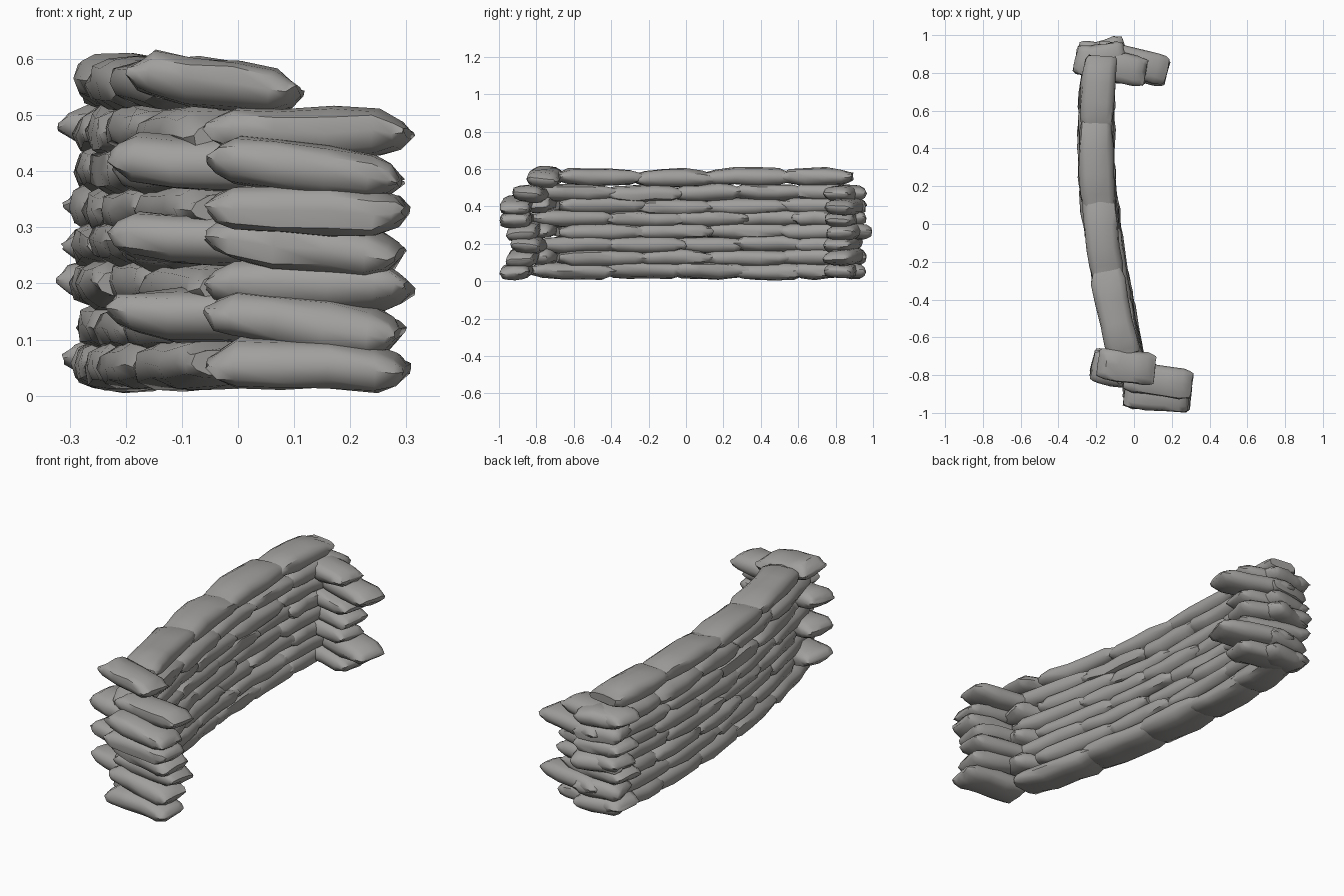
import bpy, bmesh, math, random
from mathutils import Vector

if "Cube" in bpy.data.objects:
    bpy.data.objects.remove(bpy.data.objects["Cube"])

random.seed(7)
cloth = bpy.data.materials.new("grey sackcloth")
cloth.diffuse_color = (0.36, 0.35, 0.34, 1)
cloth.use_nodes = True
cloth.node_tree.nodes["Principled BSDF"].inputs["Base Color"].default_value = cloth.diffuse_color

# position along bag, width factor, thickness factor
PROFILE = [(0, .84, .18), (.05, .93, .58), (.14, 1, .88), (.36, 1, 1.0),
           (.62, 1, 1.0), (.85, 1, .88), (.95, .93, .58), (1, .84, .18)]
SIDES = 12


def jit(a):
    return random.uniform(-a, a)


def bag(name, p0, p1, w=.088, t=.045, bow=0.0, end=0.0):
    """Stuffed sack with pinched ends running from p0 to p1; end keeps the ends thicker."""
    p0, p1 = Vector(p0), Vector(p1)
    axis = p1 - p0
    side = Vector((-axis.y, axis.x, 0)).normalized()
    up = axis.normalized().cross(side)
    if up.z < 0:
        up = -up
    lean = jit(.007)
    bm = bmesh.new()
    rings = []
    for u, fw, ft in PROFILE:
        c = p0 + axis * u + side * bow * math.sin(math.pi * u)
        c.z += jit(.004)
        sw, st = fw * w * (1 + jit(.05)), max(ft, end) * t * (1 + jit(.07))
        ring = []
        for i in range(SIDES):
            a = 2 * math.pi * i / SIDES
            ca, sa = math.cos(a), math.sin(a)
            x = math.copysign(abs(ca) ** .72, ca) * sw
            z = math.copysign(abs(sa) ** .75, sa) * st
            v = c + side * x + up * (z + lean * ca)
            v += Vector((jit(.004), jit(.004), jit(.003)))
            v.z = max(v.z, .004 * abs(ca))
            ring.append(bm.verts.new(v))
        rings.append(ring)
    for a, b in zip(rings, rings[1:]):
        for i in range(SIDES):
            j = (i + 1) % SIDES
            bm.faces.new((a[i], a[j], b[j], b[i]))
    bm.faces.new(rings[0])
    bm.faces.new(rings[-1])
    bmesh.ops.recalc_face_normals(bm, faces=bm.faces)
    me = bpy.data.meshes.new(name)
    bm.to_mesh(me)
    bm.free()
    me.materials.append(cloth)
    ob = bpy.data.objects.new(name, me)
    bpy.context.collection.objects.link(ob)


PATH = [(-.9, .0), (-.65, -.06), (-.25, -.145), (.1, -.185), (.55, -.2), (.75, -.19), (1, -.16)]


def wall_x(y):
    for (y0, x0), (y1, x1) in zip(PATH, PATH[1:]):
        if y <= y1:
            return x0 + (x1 - x0) * (y - y0) / (y1 - y0)
    return PATH[-1][1]


LEVELS = [.058, .128, .198, .266, .335, .402, .472, .556]
ODD = [-.80, -.41, -.05, .285, .61, .88]
EVEN = [-.66, -.25, .11, .53, .87]

for k, z in enumerate(LEVELS):
    top = k == 7
    odd = k % 2 == 0
    # long curved wall, staggered courses
    js = ODD if odd else EVEN
    for a, b in zip(js, js[1:]):
        ya = a - .03 + (jit(.015) if a != js[0] else 0)
        yb = b + .03 + (jit(.015) if b != js[-1] else -.01)
        # lower courses bulge inward near the front half
        dx = 0 if top else jit(.01) + (.015 if a < -.1 else 0)
        bag("wall_sandbag", (wall_x(ya) + dx, ya, z + jit(.005)),
            (wall_x(yb) + dx, yb, z + jit(.005)),
            .09, .047, .008, .5)
    # front return
    if top:
        bag("front_return_top_sandbag", (-.19, -.735, .574), (.11, -.775, .540), .085, .044)
        continue
    tip = (.30, .29, .305, .29, .30, .29, .305)[k]
    back = (.10, .06, .02, .05, .10, .10, .01)[k]
    bag("front_return_outer_sandbag", (-.05, -.79 - back, z + (.0 if odd else .022)),
        (tip, -.85 - back * .7, z - (.008 if odd else .018)), .082, .047)
    if not odd:
        bag("front_return_inner_sandbag", (-.22, -.75 - jit(.02), z + .024),
            (.10, -.81, z), .085, .047)
    # back return, alternate courses reach further
    reach = {0: (.07, .81), 1: (.175, .80), 2: (.06, .80), 3: (.07, .82),
             4: (.07, .81), 5: (.175, .81), 6: (.06, .80)}
    x1, y1 = reach[k]
    y0 = .90 if not odd else .875
    bag("back_return_sandbag", (x1 - .37, y0, z + .008), (x1, y1, z - .008), .080, .045)
    if k != 2:
        bag("back_corner_sandbag", (-.28, .865, z), (-.05, .90 if k != 3 else .94, z), .07, .044)

bpy.ops.object.select_all(action='SELECT')
bpy.context.view_layer.objects.active = bpy.context.selected_objects[0]
bpy.ops.object.shade_smooth_by_angle(angle=math.radians(50))
